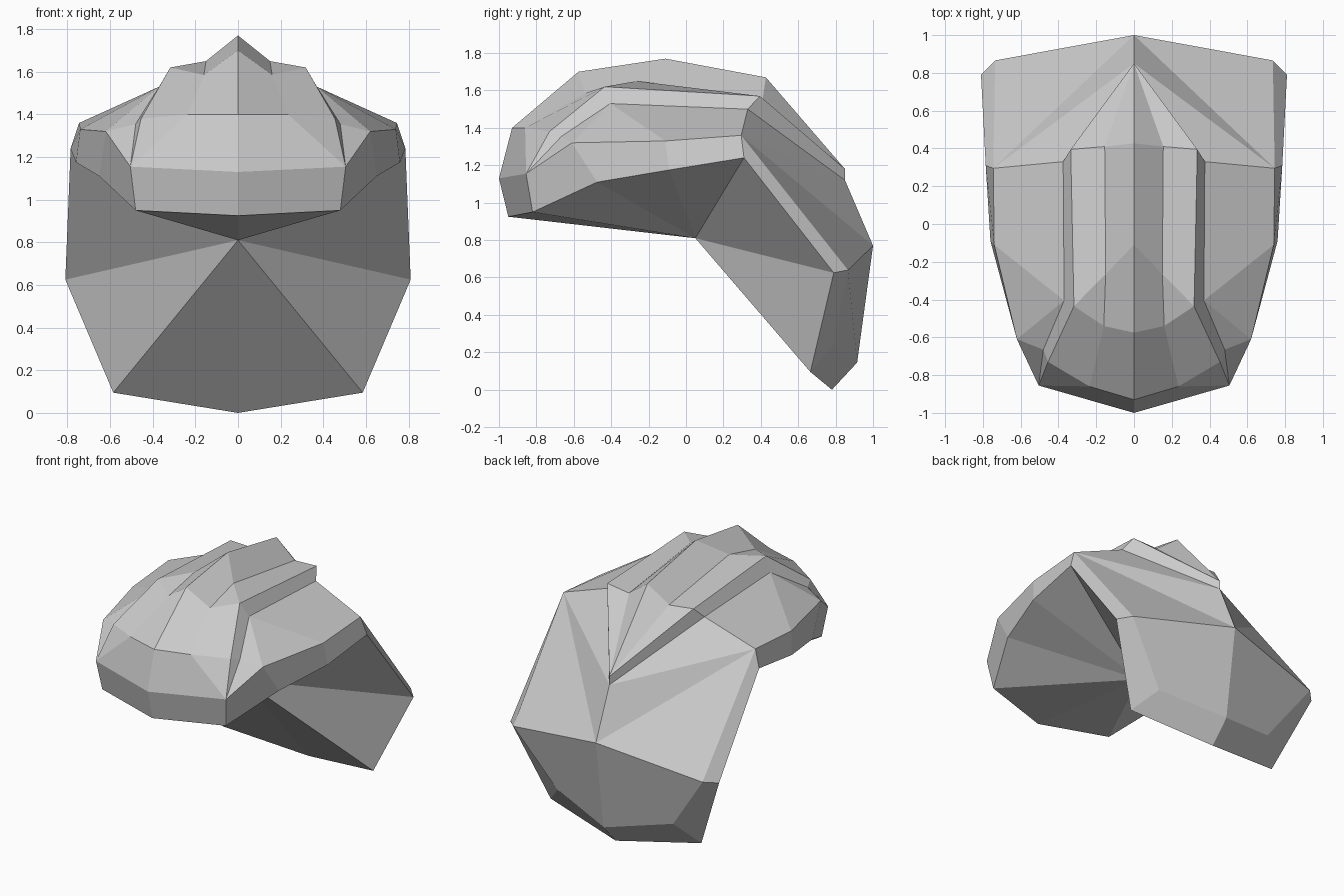
import bpy

if "Cube" in bpy.data.objects:
    bpy.data.objects.remove(bpy.data.objects["Cube"])

grey = bpy.data.materials.new("plain_grey")
grey.diffuse_color = (0.6, 0.6, 0.6, 1)
grey.use_nodes = True
grey.node_tree.nodes["Principled BSDF"].inputs["Base Color"].default_value = grey.diffuse_color

# Section rows of the right half, each running from front to back
tip, tuck = (0, 0.85, 1.18), (0, 0.85, 1.12)
crest = [(0, -0.93, 1.40), (0, -0.575, 1.70), (0, -0.11, 1.77), (0, 0.427, 1.67), tip]
shoulder = [(0.235, -0.86, 1.40), (0.16, -0.54, 1.585), (0.15, -0.265, 1.65),
            (0.155, 0.41, 1.555), tip]
brow_front, brow_mid, brow_back = (0.455, -0.73, 1.38), (0.318, -0.435, 1.62), (0.335, 0.395, 1.57)
brow = [brow_front, brow_mid, brow_mid, brow_back, tip]
slot_front, slot_mid, slot_back = (0.48, -0.665, 1.355), (0.37, -0.405, 1.53), (0.375, 0.33, 1.50)
slot = [slot_front, slot_mid, slot_mid, slot_back, tuck]
side_front, side_mid, side_back = (0.62, -0.61, 1.32), (0.74, -0.11, 1.33), (0.745, 0.295, 1.36)
side = [side_front, side_front, side_mid, side_back, side_back]
rim = [(0.65, -0.475, 1.11), (0.76, -0.09, 1.175), (0.785, 0.31, 1.24)]

# Nose, rear flap and underside points
nose, nose_side = (0, -1.0, 1.13), (0.505, -0.855, 1.155)
chin, chin_side = (0, -0.95, 0.925), (0.48, -0.82, 0.95)
flap_top = [(0, 1.0, 0.77), (0.735, 0.866, 0.64), (0.81, 0.79, 0.625)]
flap_low = [(0, 0.915, 0.145), (0.45, 0.785, 0.24), (0.585, 0.665, 0.095)]
flap_bottom = (0, 0.78, 0.0)
hollow = (0, 0.05, 0.81)


def build(name, *bands):
    """Skin pairs of rows into one mirrored part; repeated points make triangles."""
    verts, faces = [], []
    for a, b in bands:
        for i in range(len(a) - 1):
            quad = list(dict.fromkeys((a[i], b[i], b[i + 1], a[i + 1])))
            if len(quad) < 3:
                continue
            for p in quad:
                if p not in verts:
                    verts.append(p)
            faces.append([verts.index(p) for p in quad])
    mesh = bpy.data.meshes.new(name)
    mesh.from_pydata(verts, [], faces)
    mesh.materials.append(grey)
    obj = bpy.data.objects.new(name, mesh)
    bpy.context.collection.objects.link(obj)
    mirror = obj.modifiers.new("mirror", "MIRROR")
    mirror.use_clip = True


# Ridged top shell
build("centre_ridge", (crest, shoulder))
build("top_panel", (shoulder, brow))
build("slot_wall", (brow, slot))

# Side panels and their lower rim
build("side_panel", (slot, side),
      ([side_front, side_mid, side_back], rim))

# Blunt front with its chin band
build("nose",
      ([crest[0], shoulder[0], brow_front, slot_front, side_front, rim[0]],
       [nose, nose_side, nose_side, nose_side, nose_side, chin_side]),
      ([nose, nose_side], [chin, chin_side]))

# Flared flap at the back
build("rear_flap",
      ([flap_top[0]] + flap_top, [tuck, side_back, side_back, rim[2]]),
      (flap_low, flap_top),
      ([flap_bottom, flap_low[2]], flap_low[:2]))

# Faceted hollow underneath
edge = [chin, chin_side] + rim + [flap_top[2], flap_low[2], flap_bottom]
build("underside", (edge, [hollow] * len(edge)))
